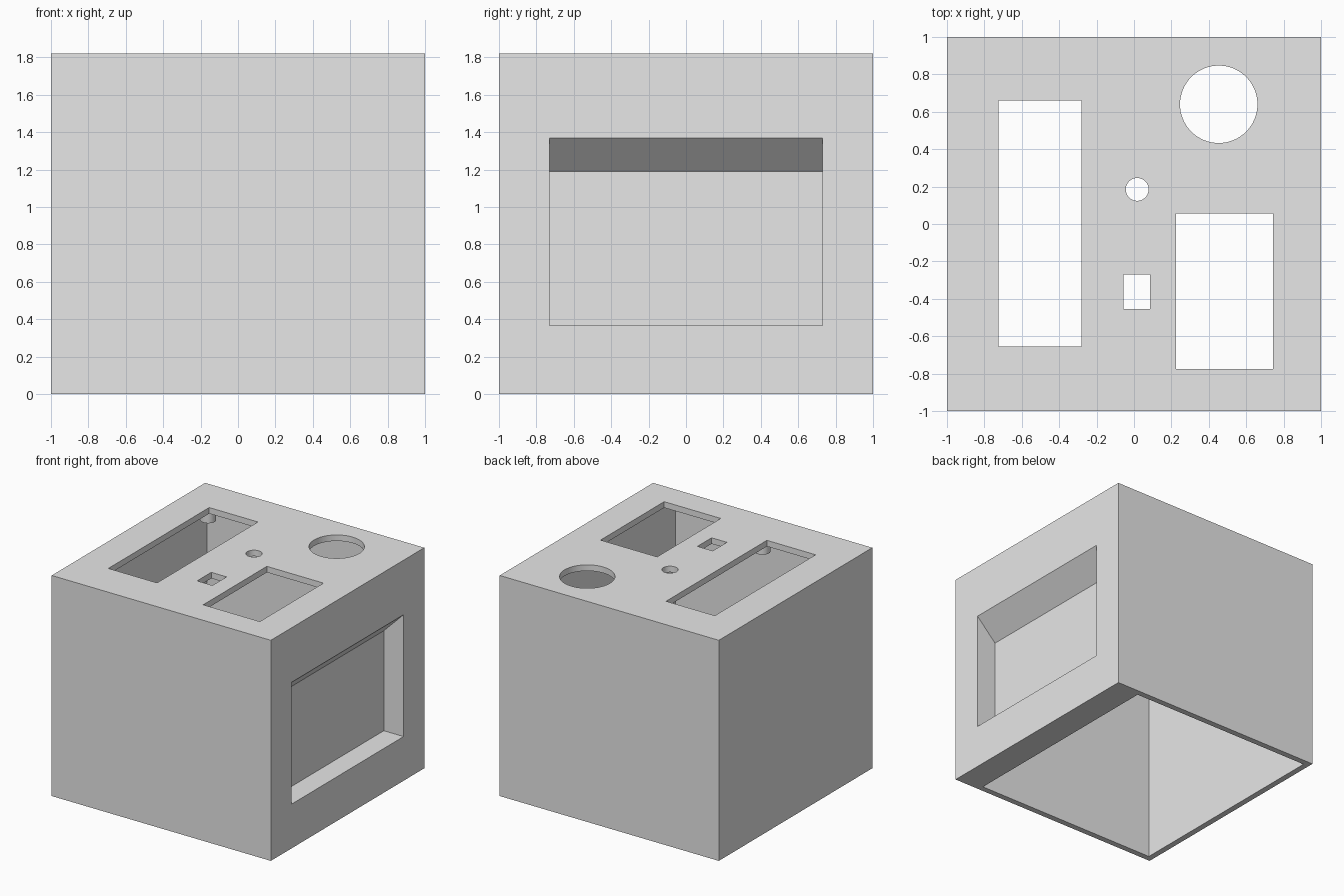
import bpy
import bmesh
from mathutils import Matrix, Vector

default = bpy.data.objects.get("Cube")
if default:
    bpy.data.objects.remove(default, do_unlink=True)

HEIGHT = 1.82
WALL = 0.05
CEILING = HEIGHT - WALL

grey = bpy.data.materials.new("light_grey")
grey.use_nodes = True
grey.diffuse_color = (0.8, 0.8, 0.8, 1)
grey.node_tree.nodes["Principled BSDF"].inputs["Base Color"].default_value = (0.8, 0.8, 0.8, 1)


def finish(name, bm):
    bmesh.ops.recalc_face_normals(bm, faces=bm.faces[:])
    mesh = bpy.data.meshes.new(name)
    bm.to_mesh(mesh)
    bm.free()
    mesh.materials.append(grey)
    obj = bpy.data.objects.new(name, mesh)
    bpy.context.collection.objects.link(obj)
    return obj


def box(name, low, high):
    low, high = Vector(low), Vector(high)
    bm = bmesh.new()
    matrix = Matrix.Translation((low + high) / 2) @ Matrix.Diagonal((*(high - low), 1))
    bmesh.ops.create_cube(bm, size=1, matrix=matrix)
    return finish(name, bm)


def cylinder(name, x, y, radius, bottom, top):
    bm = bmesh.new()
    bmesh.ops.create_cone(bm, cap_ends=True, segments=64, radius1=radius, radius2=radius,
                          depth=top - bottom,
                          matrix=Matrix.Translation((x, y, (bottom + top) / 2)))
    return finish(name, bm)


def extrude_y(name, profile, y0, y1):
    bm = bmesh.new()
    face = bm.faces.new([bm.verts.new((x, y0, z)) for x, z in profile])
    result = bmesh.ops.extrude_face_region(bm, geom=[face])
    verts = [v for v in result["geom"] if isinstance(v, bmesh.types.BMVert)]
    bmesh.ops.translate(bm, verts=verts, vec=(0, y1 - y0, 0))
    return finish(name, bm)


def cut(target, cutter):
    cutter.hide_render = True
    mod = target.modifiers.new("cut", "BOOLEAN")
    mod.operation = "DIFFERENCE"
    mod.solver = "EXACT"
    mod.object = cutter
    bpy.context.view_layer.objects.active = target
    bpy.ops.object.modifier_apply(modifier=mod.name)
    bpy.data.objects.remove(cutter, do_unlink=True)


def smooth(obj):
    bpy.ops.object.select_all(action="DESELECT")
    obj.select_set(True)
    bpy.context.view_layer.objects.active = obj
    bpy.ops.object.shade_smooth_by_angle(angle=0.5)


# Housing, hollow and open underneath, with one thick side wall
housing = box("housing", (-1, -1, 0), (1, 1, HEIGHT))
cut(housing, box("cavity", (-1 + WALL, -1 + WALL, -0.2), (0.76, 1 - WALL, CEILING)))

# Rectangular openings in the top
for x0, x1, y0, y1 in ((-0.725, -0.28, -0.655, 0.66),
                       (0.225, 0.742, -0.775, 0.055),
                       (-0.055, 0.085, -0.455, -0.27)):
    cut(housing, box("opening", (x0, y0, CEILING - 0.1), (x1, y1, HEIGHT + 0.1)))

# Round openings in the top
for x, y, radius in ((0.453, 0.64, 0.207), (0.017, 0.185, 0.061)):
    cut(housing, cylinder("round_opening", x, y, radius, CEILING - 0.1, HEIGHT + 0.1))

# Side recess with a sloping upper face
cut(housing, extrude_y("recess", ((1.1, 0.365), (0.82, 0.365), (0.82, 1.19), (1.1, 1.47)),
                       -0.73, 0.73))
smooth(housing)

# Mounting posts under the top, at the corners of the long opening
for side, x in (("right", -0.79), ("left", -0.18)):
    for end, y in (("front", -0.74), ("back", 0.74)):
        smooth(cylinder(f"mounting_post_{end}_{side}", x, y, 0.06, CEILING - 0.1, CEILING + 0.01))
